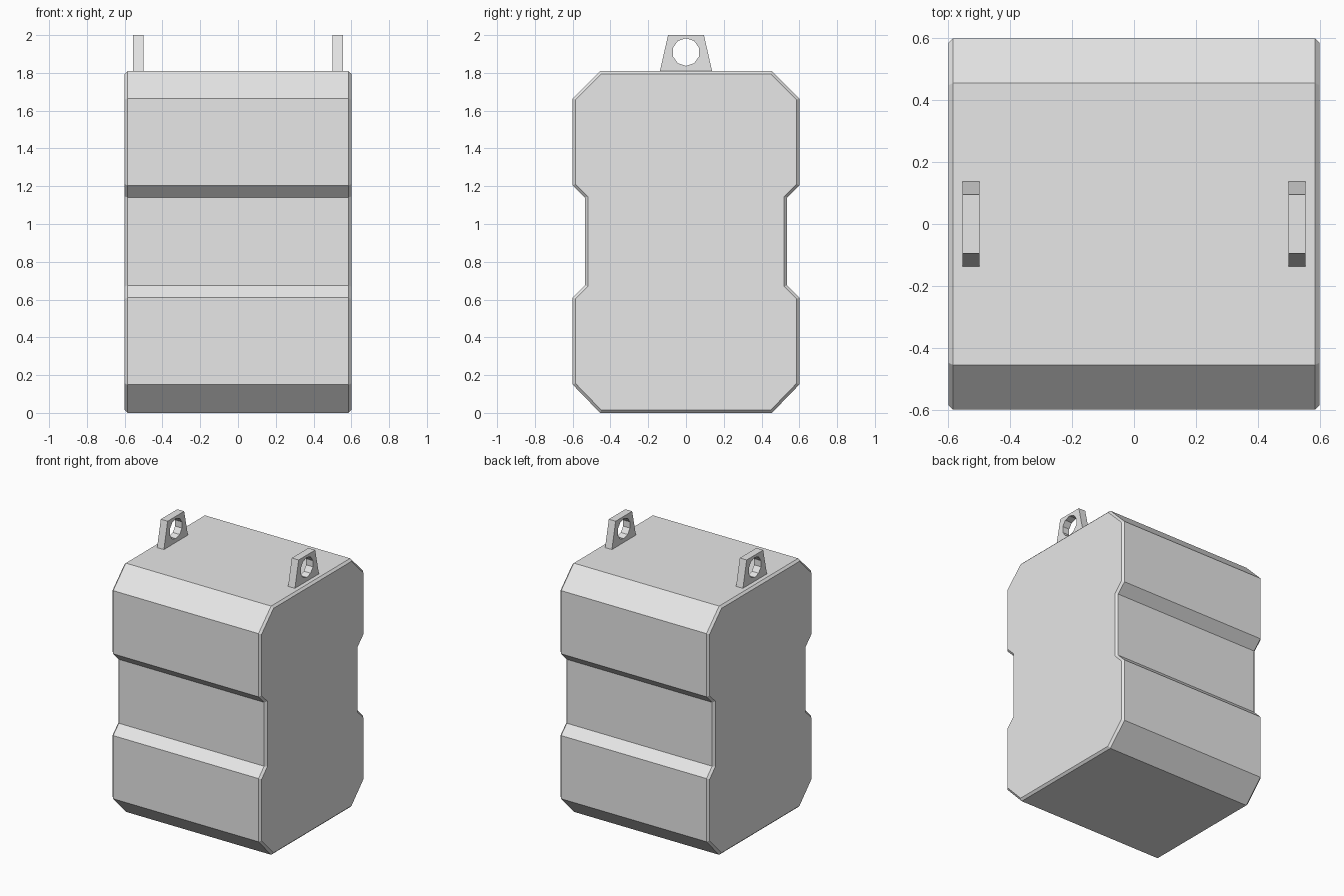
import bpy, bmesh, math
from mathutils import Vector

cube = bpy.data.objects.get("Cube")
if cube:
    bpy.data.objects.remove(cube)


def flat_material(name, colour):
    mat = bpy.data.materials.new(name)
    mat.use_nodes = True
    mat.diffuse_color = colour
    mat.node_tree.nodes["Principled BSDF"].inputs["Base Color"].default_value = colour
    return mat


def mirrored(half):
    """Close a +y half outline of (y, z) points, listed bottom to top."""
    return half + [(-y, z) for y, z in reversed(half)]


def extrude_outlines(bm, outlines, x, width):
    """Fill the (y, z) outlines (inner ones are holes) and extrude along x."""
    edges = []
    for points in outlines:
        verts = [bm.verts.new((x, y, z)) for y, z in points]
        edges += [bm.edges.new((v, verts[i - 1])) for i, v in enumerate(verts)]
    bmesh.ops.triangle_fill(bm, use_beauty=True, edges=edges)
    extruded = bmesh.ops.extrude_face_region(bm, geom=bm.faces[:])["geom"]
    moved = [g for g in extruded if isinstance(g, bmesh.types.BMVert)]
    bmesh.ops.translate(bm, verts=moved, vec=Vector((width, 0, 0)))
    bmesh.ops.dissolve_limit(bm, angle_limit=0.01, verts=bm.verts[:], edges=bm.edges[:])
    bmesh.ops.recalc_face_normals(bm, faces=bm.faces[:])


def finish(bm, name, mat):
    mesh = bpy.data.meshes.new(name)
    bm.to_mesh(mesh)
    bm.free()
    mesh.materials.append(mat)
    obj = bpy.data.objects.new(name, mesh)
    bpy.context.collection.objects.link(obj)
    return obj


grey = flat_material("plain grey", (0.8, 0.8, 0.8, 1))

# Container body: waisted outline with chamfered corners
TOP, HALF, RIM = 1.81, 0.6, 0.015
body_outline = mirrored([(0.455, 0), (HALF, 0.15), (HALF, 0.61), (0.535, 0.675),
                         (0.535, 1.14), (HALF, 1.205), (HALF, 1.665), (0.455, TOP)])
bm = bmesh.new()
extrude_outlines(bm, [body_outline], RIM - HALF, 2 * (HALF - RIM))

# Narrow bevelled rim around both end panels
ends = [f for f in bm.faces if abs(f.normal.x) > 0.9]
bmesh.ops.inset_region(bm, faces=ends, thickness=RIM, depth=RIM, use_even_offset=True)
for v in bm.verts:
    if abs(v.co.x) > HALF - RIM / 2:
        v.co.x = math.copysign(HALF, v.co.x)
finish(bm, "container_body", grey)

# Lifting lugs: tapered plates with a ten-sided hole
lug_outline = mirrored([(0.138, TOP), (0.095, 2.0)])
hole = [(0.073 * math.sin(math.tau * i / 10), 1.91 + 0.073 * math.cos(math.tau * i / 10))
        for i in range(10)]
for name, x in (("left_lifting_lug", 0.5), ("right_lifting_lug", -0.555)):
    bm = bmesh.new()
    extrude_outlines(bm, [lug_outline, hole], x, 0.055)
    finish(bm, name, grey)
